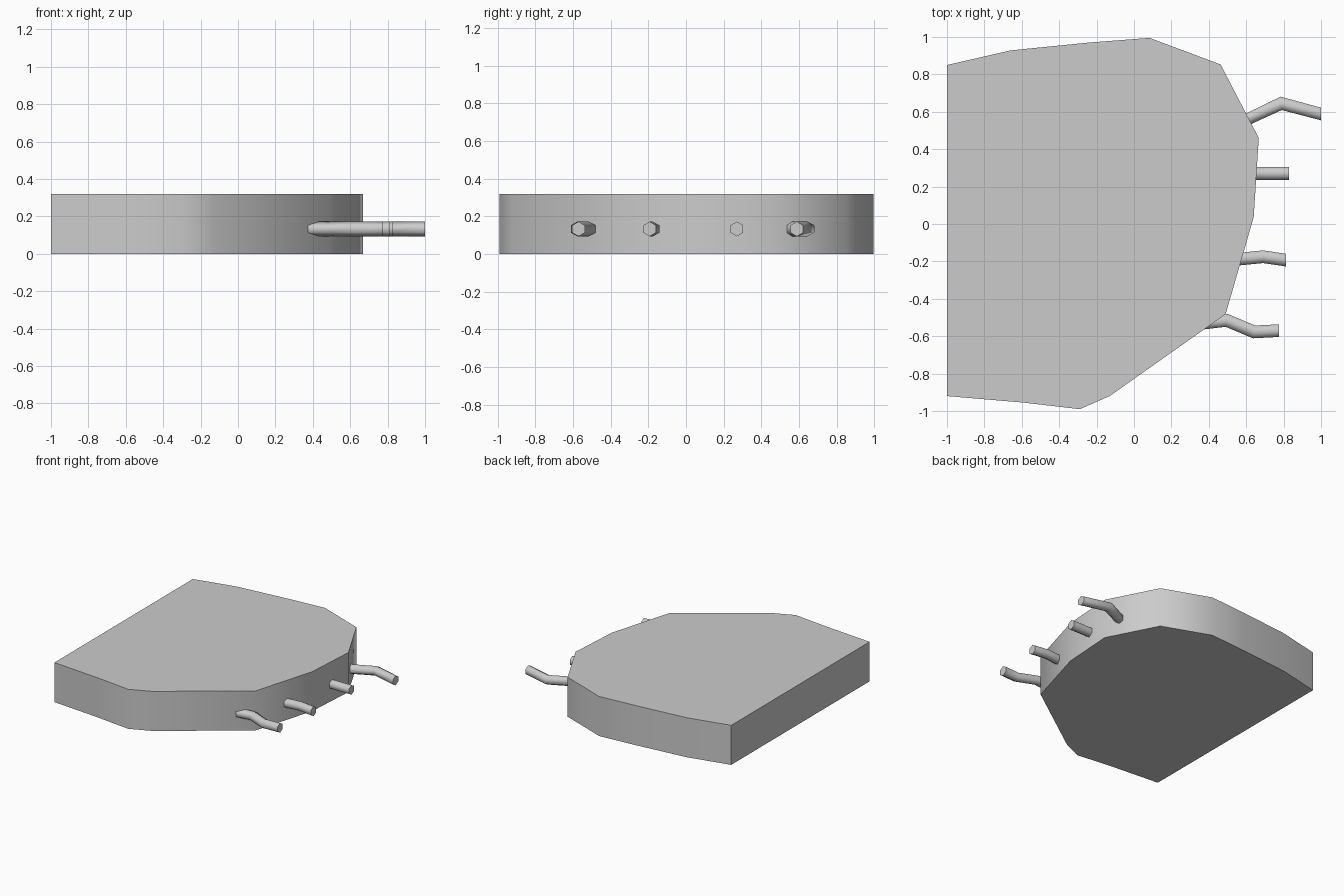
import bpy, bmesh, math
from mathutils import Vector

if "Cube" in bpy.data.objects:
    bpy.data.objects.remove(bpy.data.objects["Cube"])

HEIGHT = 0.32
PIPE_Z = 0.133
PIPE_R = 0.039


def finish(name, bm, angle):
    bmesh.ops.recalc_face_normals(bm, faces=bm.faces[:])
    mesh = bpy.data.meshes.new(name)
    bm.to_mesh(mesh)
    bm.free()
    obj = bpy.data.objects.new(name, mesh)
    bpy.context.collection.objects.link(obj)
    bpy.ops.object.select_all(action='DESELECT')
    obj.select_set(True)
    bpy.context.view_layer.objects.active = obj
    bpy.ops.object.shade_smooth_by_angle(angle=math.radians(angle))
    return obj


def slab(name, outline, height):
    bm = bmesh.new()
    face = bm.faces.new([bm.verts.new((x, y, 0)) for x, y in outline])
    top = bmesh.ops.extrude_face_region(bm, geom=[face], use_keep_orig=True)
    verts = [g for g in top["geom"] if isinstance(g, bmesh.types.BMVert)]
    bmesh.ops.translate(bm, verts=verts, vec=(0, 0, height))
    return finish(name, bm, 45)


def pipe(name, path, sides=6):
    # Six-sided tube with mitred bends; both ends are cut square to x
    pts = [Vector((x, y, PIPE_Z)) for x, y in path]
    bm = bmesh.new()
    rings = []
    for i, p in enumerate(pts):
        normal, scale = Vector((1, 0, 0)), 1.0
        if 0 < i < len(pts) - 1:
            d = (p - pts[i - 1]).normalized()
            normal = (d + (pts[i + 1] - p).normalized()).normalized()
            scale = 1 / normal.dot(d)
        side = Vector((-normal.y, normal.x, 0)) * scale
        rings.append([bm.verts.new(
            p + side * PIPE_R * math.sin(2 * math.pi * k / sides)
            + Vector((0, 0, PIPE_R * math.cos(2 * math.pi * k / sides))))
            for k in range(sides)])
    for a, b in zip(rings, rings[1:]):
        for k in range(sides):
            j = (k + 1) % sides
            bm.faces.new((a[k], a[j], b[j], b[k]))
    bm.faces.new(rings[0])
    bm.faces.new(rings[-1])
    return finish(name, bm, 65)


# Thick plate with a straight back and an irregular rounded outline
slab("body", [
    (-1.0, 0.85), (-1.0, -0.92), (-0.59, -0.955), (-0.29, -0.99),
    (-0.13, -0.92), (0.49, -0.482), (0.64, 0.037), (0.667, 0.46),
    (0.463, 0.853), (0.083, 0.995), (-0.243, 0.97), (-0.66, 0.928)], HEIGHT)

# Four short bent pipes sticking out of the rounded edge
paths = [
    [(0.56, 0.538), (0.787, 0.645), (1.0, 0.588)],
    [(0.60, 0.27), (0.828, 0.27)],
    [(0.54, -0.19), (0.69, -0.175), (0.812, -0.193)],
    [(0.33, -0.535), (0.495, -0.515), (0.642, -0.577), (0.776, -0.57)],
]
for n, path in enumerate(paths, 1):
    pipe(f"pipe_{n}", path)
